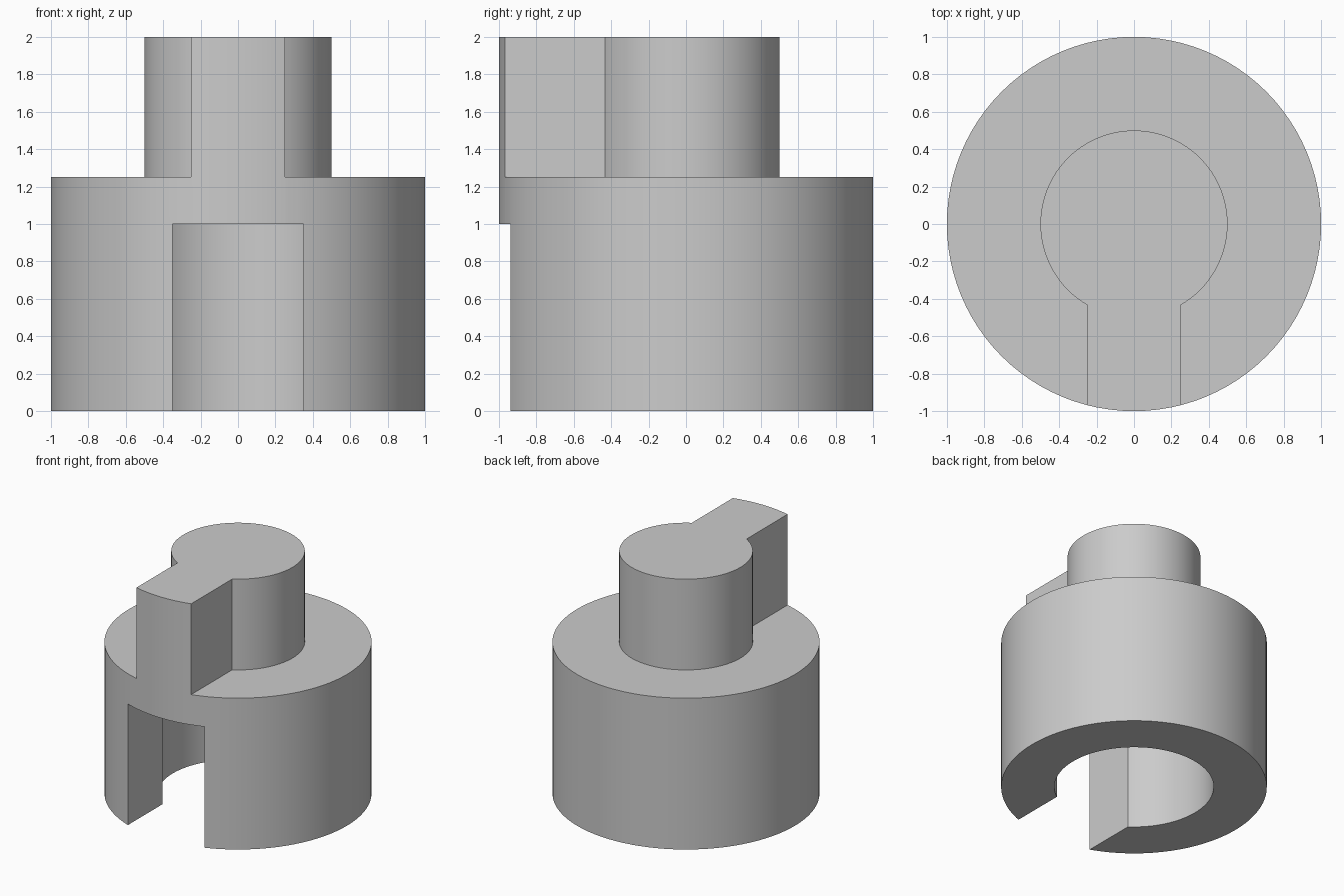
import bpy
import bmesh
from math import asin, sin, cos, tau

cube = bpy.data.objects.get("Cube")
if cube:
    bpy.data.objects.remove(cube, do_unlink=True)

RADIUS = 1.0
SEGMENTS = 96
BORE = (0.6, 0.35)   # radius and half width of the bore and its slot
BOSS = (0.5, 0.25)   # radius and half width of the boss and its key
BORE_TOP, BODY_TOP, BOSS_TOP = 1.0, 1.25, 2.0

# Rim angles run counterclockwise from the front and include each slot and key edge
edges = [asin(half / RADIUS) for _, half in (BORE, BOSS)]
RIM = sorted([tau * i / SEGMENTS for i in range(SEGMENTS)]
             + edges + [tau - a for a in edges])


def point(radius, angle):
    return (radius * sin(angle), -radius * cos(angle))


def inner_arc(radius, half):
    start = asin(half / radius)
    span = tau - 2 * start
    return [point(radius, start + span * i / SEGMENTS) for i in range(SEGMENTS + 1)]


def keyhole(radius, half):
    """Round outline with a straight arm that reaches the front rim."""
    a = asin(half / RADIUS)
    front = [t - tau for t in RIM if t >= tau - a - 1e-6] + [t for t in RIM if t <= a + 1e-6]
    return [point(RADIUS, t) for t in front] + inner_arc(radius, half)


def open_ring(radius, half):
    """The rest of the disc around a keyhole."""
    a = asin(half / RADIUS)
    rest = [t for t in RIM if a - 1e-6 <= t <= tau - a + 1e-6]
    return [point(RADIUS, t) for t in rest] + inner_arc(radius, half)[::-1]


bm = bmesh.new()


def cap(outline, z):
    bm.faces.new([bm.verts.new((x, y, z)) for x, y in outline])


def walls(outline, low, high):
    rings = [[bm.verts.new((x, y, z)) for x, y in outline] for z in (low, high)]
    for i in range(len(outline)):
        j = (i + 1) % len(outline)
        bm.faces.new((rings[0][i], rings[0][j], rings[1][j], rings[1][i]))


# Slotted sleeve with its blind bore
cap(open_ring(*BORE), 0)
walls(open_ring(*BORE), 0, BORE_TOP)
cap(keyhole(*BORE), BORE_TOP)

# Solid upper band and shoulder
walls([point(RADIUS, t) for t in RIM], BORE_TOP, BODY_TOP)
cap(open_ring(*BOSS), BODY_TOP)

# Boss with its key
walls(keyhole(*BOSS), BODY_TOP, BOSS_TOP)
cap(keyhole(*BOSS), BOSS_TOP)

bmesh.ops.remove_doubles(bm, verts=bm.verts, dist=1e-4)
bmesh.ops.recalc_face_normals(bm, faces=bm.faces)
mesh = bpy.data.meshes.new("keyed_coupling")
bm.to_mesh(mesh)
bm.free()

grey = bpy.data.materials.new("plain grey")
grey.use_nodes = True
colour = (0.6, 0.6, 0.6, 1)
grey.diffuse_color = colour
grey.node_tree.nodes["Principled BSDF"].inputs["Base Color"].default_value = colour
mesh.materials.append(grey)

coupling = bpy.data.objects.new("keyed_coupling", mesh)
bpy.context.collection.objects.link(coupling)
bpy.ops.object.select_all(action="DESELECT")
coupling.select_set(True)
bpy.context.view_layer.objects.active = coupling
bpy.ops.object.shade_smooth_by_angle()
